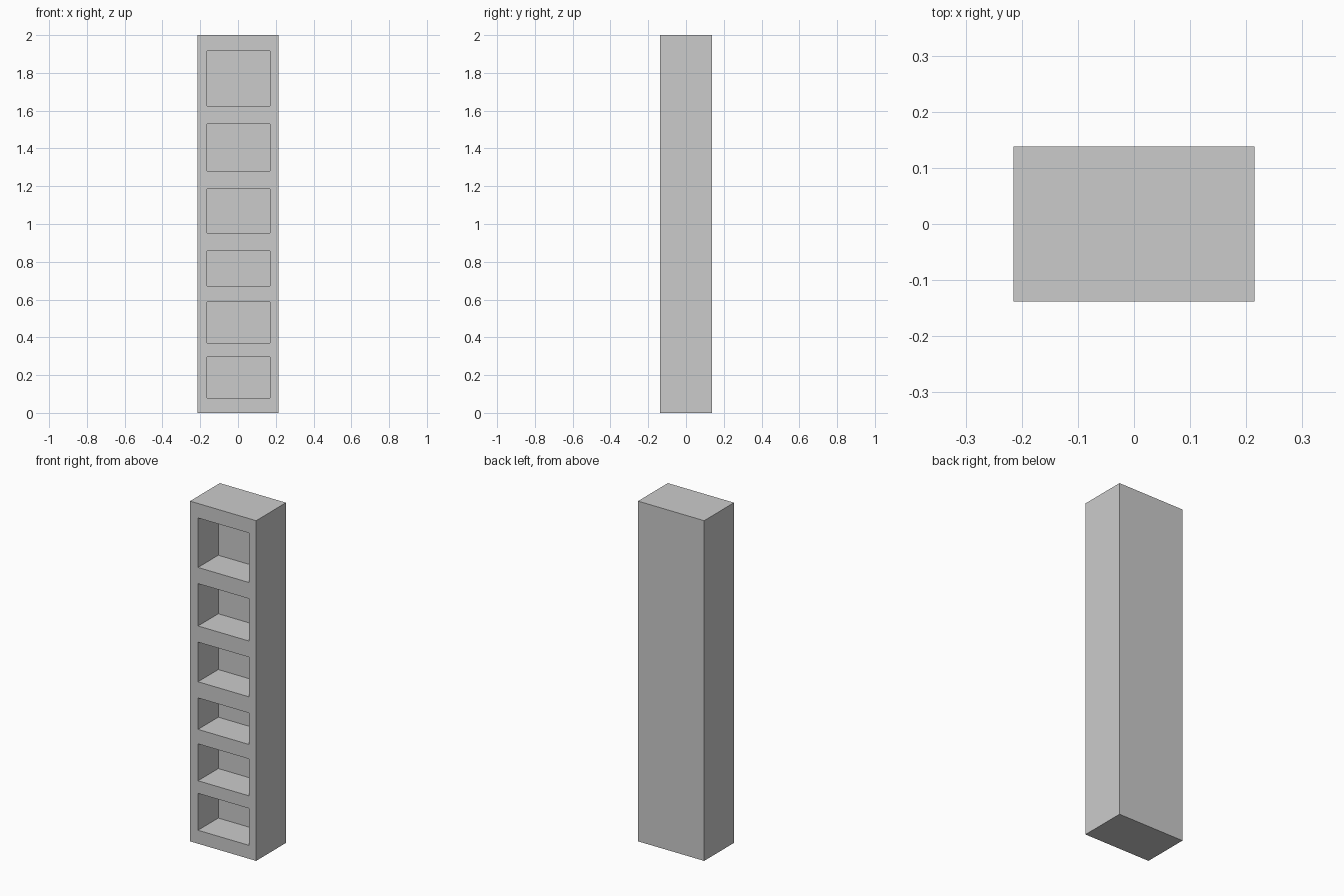
import bpy, bmesh
from mathutils import Matrix, Vector

if "Cube" in bpy.data.objects:
    bpy.data.objects.remove(bpy.data.objects["Cube"])

WIDTH, DEPTH, HEIGHT = 0.43, 0.277, 2.0
HOLE_X = (-0.163, 0.17)
HOLE_DEPTH = 0.188
# bottom and top of each compartment
HOLES = [(0.079, 0.296), (0.37, 0.587), (0.672, 0.857),
         (0.952, 1.185), (1.28, 1.529), (1.624, 1.915)]


def boxes(name, bounds):
    """One object made of axis-aligned boxes given as (low, high) corners."""
    bm = bmesh.new()
    for lo, hi in bounds:
        lo, hi = Vector(lo), Vector(hi)
        bmesh.ops.create_cube(bm, size=1, matrix=Matrix.Translation((lo + hi) / 2)
                              @ Matrix.Diagonal((hi - lo).to_4d()))
    mesh = bpy.data.meshes.new(name)
    bm.to_mesh(mesh)
    bm.free()
    obj = bpy.data.objects.new(name, mesh)
    bpy.context.collection.objects.link(obj)
    return obj


# Solid cabinet body
front = -DEPTH / 2
cabinet = boxes("shelf_cabinet", [((-WIDTH / 2, front, 0), (WIDTH / 2, -front, HEIGHT))])

# Compartments cut into the front, leaving a thick back
cutter = boxes("compartment_cutter",
               [((HOLE_X[0], front - 0.1, z0), (HOLE_X[1], front + HOLE_DEPTH, z1))
                for z0, z1 in HOLES])
cutter.hide_render = True

cut = cabinet.modifiers.new("compartments", 'BOOLEAN')
cut.operation = 'DIFFERENCE'
cut.solver = 'EXACT'
cut.object = cutter
bpy.context.view_layer.objects.active = cabinet
bpy.ops.object.modifier_apply(modifier=cut.name)
bpy.data.objects.remove(cutter)
